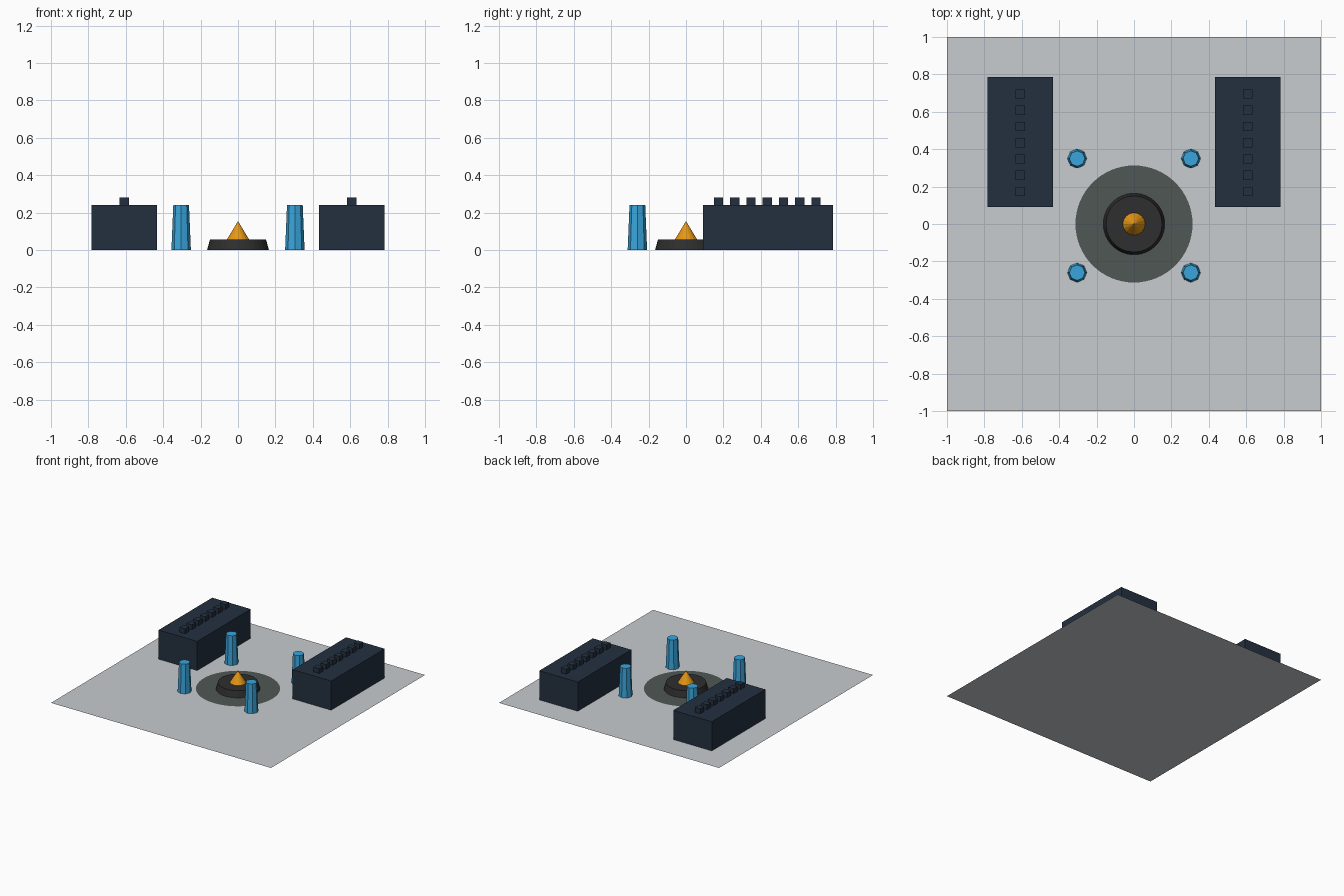
import bpy
import bmesh
from mathutils import Matrix

if "Cube" in bpy.data.objects:
    bpy.data.objects.remove(bpy.data.objects["Cube"])


def material(name, rgb):
    # sRGB 0-255 to linear
    lin = [((c / 255 + 0.055) / 1.055) ** 2.4 if c > 10 else c / 255 / 12.92 for c in rgb]
    m = bpy.data.materials.new(name)
    m.diffuse_color = (*lin, 1)
    m.use_nodes = True
    m.node_tree.nodes["Principled BSDF"].inputs["Base Color"].default_value = m.diffuse_color
    return m


PALE = material("pale_grey", (200, 204, 207))
SLATE = material("slate_grey", (78, 87, 85))
NAVY = material("navy", (36, 48, 64))
CHARCOAL = material("charcoal", (46, 46, 46))
AMBER = material("amber", (232, 152, 20))
BLUE = material("sky_blue", (58, 165, 220))


def finish(name, bm, mat):
    mesh = bpy.data.meshes.new(name)
    bm.to_mesh(mesh)
    bm.free()
    mesh.materials.append(mat)
    obj = bpy.data.objects.new(name, mesh)
    bpy.context.collection.objects.link(obj)
    return obj


def box(name, x, y, z0, size, mat):
    bm = bmesh.new()
    at = Matrix.Translation((x, y, z0 + size[2] / 2))
    bmesh.ops.create_cube(bm, size=1, matrix=at @ Matrix.Diagonal((*size, 1)))
    return finish(name, bm, mat)


def cone(name, x, y, z0, r0, r1, h, sides, mat):
    bm = bmesh.new()
    bmesh.ops.create_cone(bm, cap_ends=True, segments=sides, radius1=r0, radius2=r1,
                          depth=h, matrix=Matrix.Translation((x, y, z0 + h / 2)))
    return finish(name, bm, mat)


# Flat square ground sheet
bm = bmesh.new()
bmesh.ops.create_grid(bm, x_segments=1, y_segments=1, size=1)
finish("ground_sheet", bm, PALE)

# Flat round plaza
bm = bmesh.new()
bmesh.ops.create_circle(bm, cap_ends=True, segments=64, radius=0.313,
                        matrix=Matrix.Translation((0, 0, 0.003)))
finish("plaza_disc", bm, SLATE)

# Central pedestal with its spire
cone("pedestal", 0, 0, 0.0005, 0.165, 0.15, 0.0545, 32, CHARCOAL)
cone("spire", 0, 0, 0.055, 0.06, 0, 0.1, 16, AMBER)

for side, sx in (("left", -1), ("right", 1)):
    # Long hall with a row of roof blocks
    box(side + "_hall", sx * 0.609, 0.4375, 0.0005, (0.35, 0.695, 0.2395), NAVY)
    for i in range(7):
        box(f"{side}_roof_block_{i + 1}", sx * 0.609, 0.174 + i * 0.0868, 0.24,
            (0.05, 0.05, 0.04), NAVY)
    # Tapered octagonal pillars
    for end, y in (("front", -0.26), ("back", 0.35)):
        cone(f"{side}_{end}_pillar", sx * 0.304, y, 0.0005, 0.052, 0.042, 0.2395, 8, BLUE)
